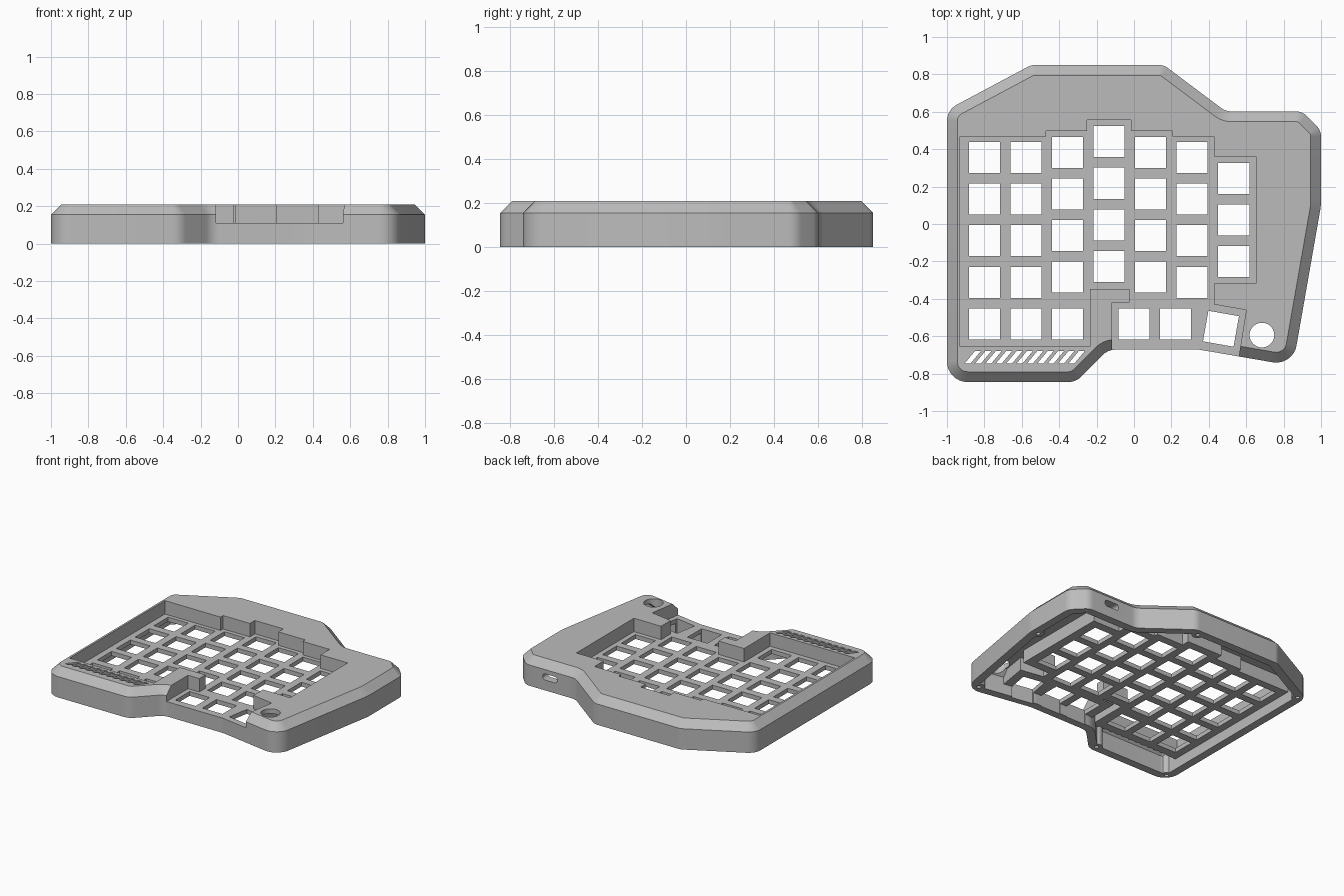
import bpy, bmesh, math
from mathutils import Vector, Matrix

cube = bpy.data.objects.get("Cube")
if cube:
    bpy.data.objects.remove(cube, do_unlink=True)

grey = bpy.data.materials.new("plain grey")
grey.use_nodes = True
grey.diffuse_color = (0.5, 0.5, 0.5, 1)
bsdf = next(n for n in grey.node_tree.nodes if n.type == 'BSDF_PRINCIPLED')
bsdf.inputs["Base Color"].default_value = (0.5, 0.5, 0.5, 1)


def inset_outline(corners, d=0.0, steps=8):
    """Counter-clockwise (x, y, radius) corners, moved inward by d and filleted."""
    out, n = [], len(corners)
    pts = [Vector(c[:2]) for c in corners]
    for i, c in enumerate(corners):
        a = (pts[i] - pts[i - 1]).normalized()
        b = (pts[(i + 1) % n] - pts[i]).normalized()
        na, nb = Vector((-a.y, a.x)), Vector((-b.y, b.x))
        p = pts[i] + (na + nb) * d / (1 + na.dot(nb))
        if len(c) < 3:
            out.append(p)
            continue
        turn = math.atan2(a.x * b.y - a.y * b.x, a.dot(b))
        side = 1 if turn > 0 else -1
        r = max(c[2] - side * d, 0.008)
        centre = p - a * r * math.tan(abs(turn) / 2) + na * r * side
        for k in range(steps + 1):
            out.append(centre + Matrix.Rotation(turn * k / steps, 2) @ (-na * r * side))
    return out


def loft(bm, levels, matrix=Matrix()):
    """Closed solid through a list of (z, points) levels."""
    rings = [[bm.verts.new(matrix @ Vector((p[0], p[1], z))) for p in pts] for z, pts in levels]
    for lo, hi in zip(rings, rings[1:]):
        for i in range(len(lo)):
            j = (i + 1) % len(lo)
            bm.faces.new((lo[i], lo[j], hi[j], hi[i]))
    bm.faces.new(rings[0][::-1])
    bm.faces.new(rings[-1])


def prism(bm, pts, z0, z1, matrix=Matrix()):
    loft(bm, [(z0, pts), (z1, pts)], matrix)


def circle(x, y, r, n):
    return [(x + r * math.cos(2 * math.pi * k / n), y + r * math.sin(2 * math.pi * k / n))
            for k in range(n)]


def finish(name, bm):
    mesh = bpy.data.meshes.new(name)
    bmesh.ops.recalc_face_normals(bm, faces=bm.faces)
    bm.to_mesh(mesh)
    bm.free()
    mesh.materials.append(grey)
    ob = bpy.data.objects.new(name, mesh)
    bpy.context.scene.collection.objects.link(ob)
    return ob


def carve(ob, cutter):
    """Subtract the cutter from the object and discard the cutter."""
    cutter.hide_render = True
    mod = ob.modifiers.new("cut", 'BOOLEAN')
    mod.operation, mod.solver, mod.object = 'DIFFERENCE', 'EXACT', cutter
    bpy.ops.object.select_all(action='DESELECT')
    bpy.context.view_layer.objects.active = ob
    ob.select_set(True)
    bpy.ops.object.modifier_apply(modifier=mod.name)
    bpy.data.objects.remove(cutter, do_unlink=True)


# Case outline with corner radii
CASE = [(-1, -0.845, 0.11), (-0.31, -0.845, 0.1), (-0.14, -0.672, 0.1), (0.35, -0.672, 0.1),
        (0.85, -0.758, 0.11), (1, 0.1, 0.3), (1, 0.5, 0.08), (0.9, 0.602, 0.08),
        (0.49, 0.602, 0.1), (0.16, 0.85, 0.08), (-0.55, 0.85, 0.08), (-1, 0.61, 0.1)]

# Stepped key well, open at the front
WELL = [(-0.93, -0.655), (-0.235, -0.655), (-0.235, -0.348), (-0.025, -0.348),
        (-0.025, -0.42), (-0.118, -0.42), (-0.118, -0.9), (0.53, -0.9), (0.6, -0.46),
        (0.428, -0.43), (0.428, -0.318), (0.652, -0.318), (0.652, 0.36), (0.428, 0.36),
        (0.428, 0.467), (0.207, 0.467), (0.207, 0.497), (-0.016, 0.497), (-0.016, 0.556),
        (-0.25, 0.556), (-0.25, 0.497), (-0.47, 0.497), (-0.47, 0.467), (-0.93, 0.467)]

SCREWS = [(-0.95, -0.79), (-0.34, -0.8), (0.79, -0.69), (0.945, 0.12), (0.11, 0.8), (-0.95, 0.585)]

# Solid case with chamfered top edge
bm = bmesh.new()
loft(bm, [(0, inset_outline(CASE)), (0.155, inset_outline(CASE)), (0.21, inset_outline(CASE, 0.055))])
case = finish("keyboard_case", bm)

# Hollow underside, leaving the key plate, well walls and screw bosses
bm = bmesh.new()
loft(bm, [(-0.05, inset_outline(CASE, 0.06)), (0.13, inset_outline(CASE, 0.06)),
          (0.175, inset_outline(CASE, 0.105))])
cavity = finish("cavity_cutter", bm)
bm = bmesh.new()
prism(bm, inset_outline(WELL, -0.03), 0.078, 0.3)
carve(cavity, finish("plate_block", bm))
bm = bmesh.new()
for x, y in SCREWS:
    prism(bm, circle(x, y, 0.042, 20), -0.1, 0.3)
carve(cavity, finish("screw_bosses", bm))
carve(case, cavity)

# Key well
bm = bmesh.new()
prism(bm, WELL, 0.11, 0.3)
carve(case, finish("well_cutter", bm))

# Switch holes: columns of (top row y, count), then the thumb keys
PITCH, HALF = 0.2222, 0.083
COLUMNS = [(0.355, 5), (0.355, 5), (0.383, 4), (0.44, 4), (0.383, 4), (0.355, 4), (0.243, 3)]
keys = [(-0.8 + c * PITCH, top - r * PITCH, 0)
        for c, (top, count) in enumerate(COLUMNS) for r in range(count)]
keys += [(-0.356, -0.535, 0), (0, -0.535, 0), (0.222, -0.535, 0), (0.465, -0.56, -10)]
square = [(-HALF, -HALF), (HALF, -HALF), (HALF, HALF), (-HALF, HALF)]
bm = bmesh.new()
for x, y, angle in keys:
    turn = Matrix.Translation((x, y, 0)) @ Matrix.Rotation(math.radians(angle), 4, 'Z')
    prism(bm, square, -0.1, 0.3, turn)
carve(case, finish("key_hole_cutter", bm))

# Round knob hole, slanted vents and screw holes
bm = bmesh.new()
prism(bm, circle(0.684, -0.594, 0.066, 40), -0.1, 0.3)
for k in range(11):
    x = -0.905 + k * 0.0555
    prism(bm, [(x, -0.745), (x + 0.032, -0.745), (x + 0.088, -0.678), (x + 0.056, -0.678)], -0.1, 0.3)
for x, y in SCREWS:
    prism(bm, circle(x, y, 0.015, 16), -0.1, 0.07)
carve(case, finish("small_hole_cutter", bm))

# Cable port through the back wall
bm = bmesh.new()
port = [(x + s, z + t) for x, z in [(0, 0)] for s, t in
        inset_outline([(0.64, 0.077, 0.022), (0.76, 0.077, 0.022), (0.76, 0.123, 0.022), (0.64, 0.123, 0.022)])]
prism(bm, port, -0.7, -0.5, Matrix.Rotation(math.pi / 2, 4, 'X'))
carve(case, finish("port_cutter", bm))

bpy.ops.object.select_all(action='DESELECT')
case.select_set(True)
bpy.context.view_layer.objects.active = case
bpy.ops.object.shade_smooth_by_angle(angle=math.radians(30))
